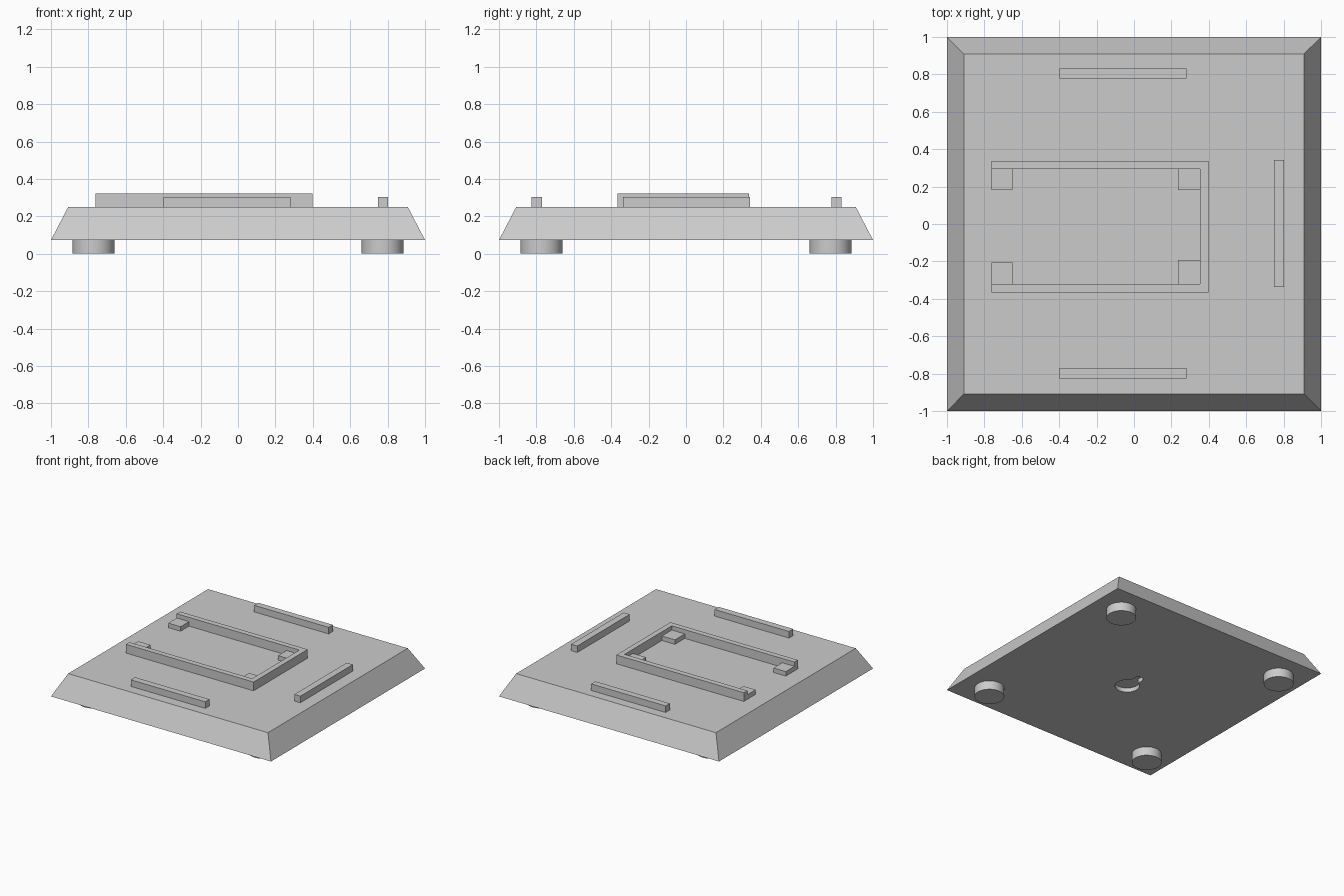
import bpy, bmesh
from math import sin, cos, pi, asin

cube = bpy.data.objects.get("Cube")
if cube:
    bpy.data.objects.remove(cube, do_unlink=True)

grey = bpy.data.materials.new("light grey")
grey.use_nodes = True
grey.diffuse_color = (0.6, 0.6, 0.6, 1)
grey.node_tree.nodes["Principled BSDF"].inputs["Base Color"].default_value = (0.6, 0.6, 0.6, 1)


def prism(name, points, z0, z1, top_scale=1.0):
    """Extrude a counter-clockwise outline from z0 to z1, scaling the top."""
    bm = bmesh.new()
    low = [bm.verts.new((x, y, z0)) for x, y in points]
    high = [bm.verts.new((x * top_scale, y * top_scale, z1)) for x, y in points]
    bm.faces.new(low[::-1])
    bm.faces.new(high)
    n = len(points)
    for i in range(n):
        j = (i + 1) % n
        bm.faces.new((low[i], low[j], high[j], high[i]))
    mesh = bpy.data.meshes.new(name)
    bm.to_mesh(mesh)
    bm.free()
    mesh.materials.append(grey)
    obj = bpy.data.objects.new(name, mesh)
    bpy.context.collection.objects.link(obj)
    return obj


def rect(x0, x1, y0, y1):
    return [(x0, y0), (x1, y0), (x1, y1), (x0, y1)]


def arc(cx, cy, r, a0, a1, n):
    return [(cx + r * cos(a0 + (a1 - a0) * i / n), cy + r * sin(a0 + (a1 - a0) * i / n))
            for i in range(n + 1)]


def smooth(obj):
    bpy.ops.object.select_all(action='DESELECT')
    obj.select_set(True)
    bpy.context.view_layer.objects.active = obj
    bpy.ops.object.shade_smooth_by_angle(angle=pi / 6)


BASE, DECK = 0.073, 0.25

# Tapered base plate
plate = prism("base_plate", rect(-1, 1, -1, 1), BASE, DECK, 0.908)

# Keyhole hanging recess in the underside
big, small = 0.092, 0.036
a = asin(small / big)
outline = (arc(0, -0.08, big, pi / 2 + a, 2.5 * pi - a, 40)
           + arc(0, 0.05, small, 0, pi, 14))
cutter = prism("keyhole_cutter", outline, BASE - 0.05, BASE + 0.035)
cutter.hide_render = True
cut = plate.modifiers.new("keyhole", 'BOOLEAN')
cut.operation = 'DIFFERENCE'
cut.solver = 'EXACT'
cut.object = cutter
bpy.context.view_layer.objects.active = plate
bpy.ops.object.modifier_apply(modifier=cut.name)
bpy.data.objects.remove(cutter, do_unlink=True)

# Round feet
for side, x in (("left", 0.773), ("right", -0.773)):
    for end, y in (("front", -0.773), ("back", 0.773)):
        foot = prism(f"{end}_{side}_foot", arc(x, y, 0.112, 0, 2 * pi, 48)[:-1], 0, BASE)
        smooth(foot)

# Three-sided wall, open towards -x
X0, X1, XI = -0.762, 0.397, 0.353
Y0, Y1, YI0, YI1 = -0.365, 0.338, -0.32, 0.293
prism("holder_wall", [(X0, Y0), (X1, Y0), (X1, Y1), (X0, Y1),
                      (X0, YI1), (XI, YI1), (XI, YI0), (X0, YI0)], DECK, 0.322)

# Low support blocks in the wall corners
for name, x0, x1, y0, y1 in (("back_right", X0, -0.65, 0.183, YI1),
                             ("front_right", X0, -0.65, YI0, -0.207),
                             ("back_left", 0.235, XI, 0.183, YI1),
                             ("front_left", 0.235, XI, YI0, -0.192)):
    prism(name + "_support", rect(x0, x1, y0, y1), DECK, 0.287)

# Outer guide rails
prism("back_rail", rect(-0.397, 0.28, 0.777, 0.831), DECK, 0.304)
prism("front_rail", rect(-0.397, 0.28, -0.825, -0.77), DECK, 0.304)
prism("left_rail", rect(0.748, 0.803, -0.338, 0.343), DECK, 0.304)
